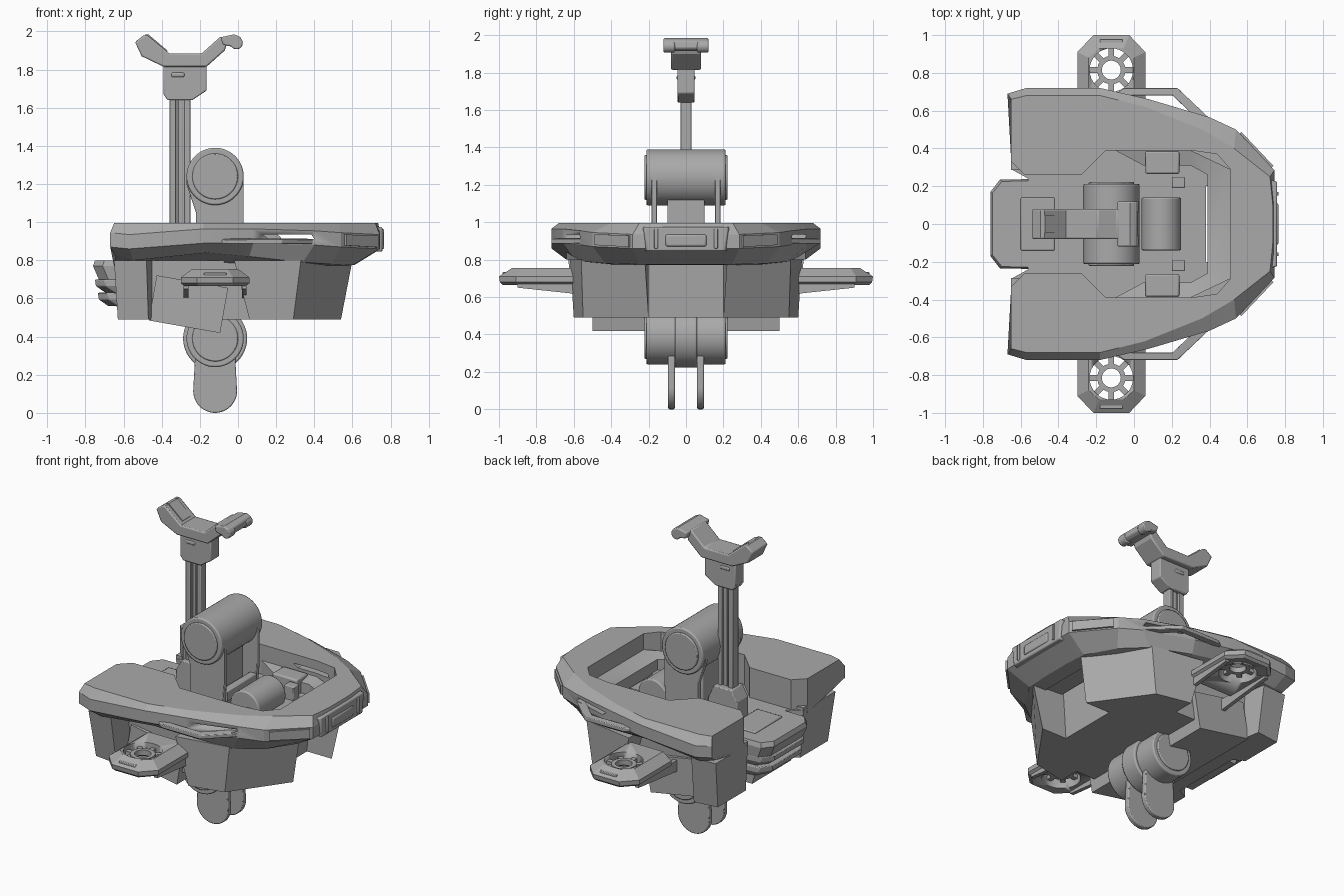
import bpy, bmesh, math
from mathutils import Vector, Matrix

if "Cube" in bpy.data.objects:
    bpy.data.objects.remove(bpy.data.objects["Cube"], do_unlink=True)

grey = bpy.data.materials.new("matte_grey")
grey.use_nodes = True
grey.diffuse_color = (0.4, 0.4, 0.4, 1)
grey.node_tree.nodes["Principled BSDF"].inputs["Base Color"].default_value = (0.4, 0.4, 0.4, 1)


def finish(name, bm, bevel=0.0):
    bmesh.ops.recalc_face_normals(bm, faces=bm.faces)
    me = bpy.data.meshes.new(name)
    bm.to_mesh(me)
    bm.free()
    me.materials.append(grey)
    ob = bpy.data.objects.new(name, me)
    bpy.context.collection.objects.link(ob)
    if bevel:
        m = ob.modifiers.new("bevel", 'BEVEL')
        m.width, m.segments, m.limit_method = bevel, 2, 'ANGLE'
        m.angle_limit = math.radians(40)
    bpy.ops.object.select_all(action='DESELECT')
    ob.select_set(True)
    bpy.context.view_layer.objects.active = ob
    bpy.ops.object.shade_smooth_by_angle(angle=math.radians(14))
    return ob


def loft(name, rings, bevel=0.0):
    """Skin matching closed rings and cap both ends."""
    bm = bmesh.new()
    vs = [[bm.verts.new(p) for p in r] for r in rings]
    n = len(vs[0])
    for a, b in zip(vs, vs[1:]):
        for i in range(n):
            j = (i + 1) % n
            bm.faces.new((a[i], a[j], b[j], b[i]))
    bm.faces.new(vs[0])
    bm.faces.new(vs[-1])
    return finish(name, bm, bevel)


def side_profile(name, pts, y0, y1, bevel=0.0):
    return loft(name, [[(x, y, z) for x, z in pts] for y in (y0, y1)], bevel)


def plan(name, pts, z0, z1, bevel=0.0):
    return loft(name, [[(x, y, z) for x, y in pts] for z in (z0, z1)], bevel)


def box(name, lo, hi, bevel=0.0, tilt=0.0):
    ob = plan(name, [(lo[0], lo[1]), (hi[0], lo[1]), (hi[0], hi[1]), (lo[0], hi[1])], lo[2], hi[2], bevel)
    if tilt:
        c = (Vector(lo) + Vector(hi)) / 2
        ob.data.transform(Matrix.Translation(c) @ Matrix.Rotation(tilt, 4, 'Y') @ Matrix.Translation(-c))
    return ob


def cut(ob, cutter):
    m = ob.modifiers.new("cut", 'BOOLEAN')
    m.operation, m.object, m.solver = 'DIFFERENCE', cutter, 'EXACT'
    bpy.context.view_layer.objects.active = ob
    bpy.ops.object.modifier_apply(modifier="cut")
    bpy.data.objects.remove(cutter, do_unlink=True)


def circle(cx, cz, r, n=48, a0=0.0, a1=2 * math.pi):
    return [(cx + r * math.cos(a0 + (a1 - a0) * i / n), cz + r * math.sin(a0 + (a1 - a0) * i / n)) for i in range(n)]


def drum(name, x, z, r, y0, y1, bevel=0.008):
    return side_profile(name, circle(x, z, r), y0, y1, bevel)


def mirrored(half):
    return half + [(x, -y) for x, y in reversed(half)]


# Lower hull with bow channel and side recesses, wider at the top
hull_low = [(.36, .2), (.54, .2), (.29, .55), (.06, .6), (.06, .46), (-.45, .47), (-.47, .59), (-.63, .57), (-.63, .28), (-.56, .24)]
hull_top = [(.38, .2), (.60, .22), (.33, .56), (-.02, .62), (-.02, .47), (-.45, .49), (-.48, .63), (-.65, .62), (-.65, .29), (-.56, .24)]
loft("lower_hull", [[(x, y, .49) for x, y in mirrored(hull_low)], [(x, y, .80) for x, y in mirrored(hull_top)]])

# Horseshoe deck rim: top edge xy, shoulder xyz, lower edge xyz, inner edge xy
stations = [
    (-.65, .66, -.67, .69, .87, -.64, .62, .82, -.65, .33),
    (-.57, .68, -.57, .72, .86, -.55, .64, .80, -.58, .26),
    (-.18, .68, -.18, .72, .89, -.16, .64, .84, -.28, .26),
    (.06, .62, .08, .66, .89, .06, .61, .82, -.15, .39),
    (.36, .50, .40, .565, .88, .34, .55, .79, .30, .39),
    (.53, .40, .54, .50, .87, .49, .43, .78, .44, .37),
    (.72, .25, .743, .285, .86, .60, .25, .775, .51, .29),
    (.735, .1, .748, .1, .86, .61, .1, .775, .51, .1)]


def section(s, k):
    a, b, c, d, e, f, g, h, i, j = s
    return [(a, b * k, .995), (c, d * k, e + .075), (c, d * k, e), (f, g * k, h), (i, j * k, .77), (i, j * k, .995)]


rim = loft("deck_rim", [section(s, 1) for s in stations] + [section(s, -1) for s in reversed(stations)])
# Open hand slots along both flanks
cut(rim, side_profile("slot_cutter", [(.13, .935), (.16, .912), (.40, .912), (.385, .935)], -.9, .9))

# Low inner ledge around the bow of the cockpit
ledge = [((-.1, .39), (.05, .31)), ((.3, .39), (.3, .31)), ((.51, .29), (.39, .26))]
ledge += [((a[0], -a[1]), (b[0], -b[1])) for a, b in reversed(ledge)]
loft("cockpit_ledge", [[(*a, .78), (*a, .89), (*b, .87), (*b, .78)] for a, b in ledge])

# Bow lamp surround and raised lamp bar
loft("bow_lamp_surround", [[(x, y * a, z) for y, z in ((-.21, .845), (.21, .845), (.225, .975), (-.225, .975))]
                           for x, a in ((.69, 1.08), (.758, 1))], .008)
box("bow_lamp_bar", (.74, -.11, .87), (.765, .11, .935), .01)
for y in (-1, 1):
    box("bow_lamp_frame", (.74, min(y * .15, y * .17), .86), (.765, max(y * .15, y * .17), .965), .004)

for s, tag in ((1, "left"), (-1, "right")):
    # Slanted bow lights set on the rim faces
    loft(tag + "_bow_light", [[(x + d, (y + d) * s, z) for x, y, z in ((.73, .30, .868), (.56, .48, .878), (.56, .48, .935), (.73, .30, .93))]
                              for d in (-.03, .008)])
    # Side grab rail standing off the rim
    rail = [((-.14, .66), (-.08, .64)), ((-.05, .72), (-.02, .68)), ((.23, .72), (.205, .68)), ((.42, .54), (.34, .55))]
    loft(tag + "_grab_rail", [[(a[0], a[1] * s, .885), (a[0], a[1] * s, .91), (b[0], b[1] * s, .915), (b[0], b[1] * s, .885)]
                              for a, b in rail], .004)
    # Stern corner fin beside the rear pod
    loft(tag + "_stern_cheek", [[(-.63, y * s, .5), (-.52, y * s, .5), (-.5, y * s, .82), (-.65, y * s, .82)] for y in (.285, .33)])

    # Thruster pad: chamfered outline stacked in tapering levels
    def pad_ring(i, z, yo):
        return [(x, y * s, z) for x, y in ((-.30 + i, .58), (-.30 + i, .91 - i * .5), (-.215 + i * .5, yo),
                                           (-.025 - i * .5, yo), (.06 - i, .91 - i * .5), (.06 - i, .58))]
    pad = loft(tag + "_thruster_pad", [pad_ring(.02, .665, .98), pad_ring(0, .68, .995), pad_ring(0, .71, 1.0),
                                       pad_ring(.06, .755, .93)])
    cut(pad, plan(tag + "_pad_cutter", circle(-.12, .815 * s, .115, 32), .5, .9))
    # Thruster hub ring and spokes
    bm = bmesh.new()
    quads = []
    for k in range(32):
        t = 2 * math.pi * k / 32
        quads.append([bm.verts.new((-.12 + r * math.cos(t), .815 * s + r * math.sin(t), z))
                      for r, z in ((.05, .70), (.075, .70), (.075, .735), (.05, .735))])
    for k in range(32):
        a, b = quads[k], quads[(k + 1) % 32]
        for i in range(4):
            bm.faces.new((a[i], a[(i + 1) % 4], b[(i + 1) % 4], b[i]))
    for k in range(8):
        mat = (Matrix.Translation((-.12, .815 * s, .715)) @ Matrix.Rotation(k * math.pi / 4, 4, 'Z')
               @ Matrix.Translation((.095, 0, 0)) @ Matrix.Diagonal((.05, .03, .025, 1)))
        bmesh.ops.create_cube(bm, size=1, matrix=mat)
    finish(tag + "_thruster_hub", bm)
    # Thruster support wedges and edge grip
    for x in (-.285, .02):
        loft(tag + "_thruster_strut", [[(a, .45 * s, .60), (a, .62 * s, .62), (a, .90 * s, .65), (a, .90 * s, .68), (a, .45 * s, .68)]
                                       for a in (x, x + .025)])
    box(tag + "_pad_grip", (-.18, s * .965 - .015, .70), (-.06, s * .965 + .015, .735), .004)

    # Swing arm cheek plate linking the two drums
    cheek = circle(-.12, 1.24, .15, 24, 0, math.pi) + [(-.27, 1.2), (-.22, 1.05), (-.22, .39), (-.02, .39), (.03, 1.0)]
    side_profile(tag + "_arm_cheek", cheek, s * .155, s * .185, .004)
    # Drum end caps
    for z in (1.24, .39):
        drum(tag + "_drum_cap", -.12, z, .12, s * .2, s * .222, .006)
    # Wheel leg
    leg = circle(-.12, .115, .115, 24, math.pi, 2 * math.pi) + [(-.005, .115), (-.02, .39), (-.22, .39)]
    side_profile(tag + "_wheel_leg", leg, s * .06, s * .095, .006)
    # Cockpit side lockers and hinge blocks
    box(tag + "_locker", (.06, s * .325 - .06, .78), (.24, s * .325 + .06, .9), .01)
    box(tag + "_hinge_block", (.2, s * .22 - .03, .78), (.27, s * .22 + .03, .89), .006)

# Swing arm drums and core
drum("upper_drum", -.12, 1.24, .15, -.212, .212)
drum("lower_drum", -.12, .39, .15, -.212, .212)
drum("lower_drum_collar", -.12, .39, .168, -.06, .06)
box("arm_core", (-.19, -.1, .39), (-.03, .1, 1.15), .008)
box("arm_crossbar", (-.02, -.155, .86), (.03, .155, .93), .006)
drum("cockpit_roller", .145, .85, .105, -.14, .14)

# Tilted battery box through the belly
box("tilted_cross_box", (-.45, -.5, .45), (-.07, .5, .69), tilt=math.radians(10))

# Central stern pod with stacked bumpers
pod = [(-.76, .17), (-.71, .235), (-.42, .24), (-.27, .19)]
loft("stern_pod", [[(x + .03, y * .97, .70) for x, y in mirrored(pod)], [(x, y, .77) for x, y in mirrored(pod)],
                   [(x + .01, y * .96, .80) for x, y in mirrored(pod)]])
for k, (x0, z) in enumerate(((-.745, .645), (-.73, .575))):
    prof = mirrored([(x0, .15), (x0 + .05, .22), (-.55, .23)])
    loft("stern_bumper_%d" % (k + 1), [[(x + .05, y * .93, z - .015) for x, y in prof], [(x, y, z + .02) for x, y in prof],
                                       [(x - .005, y, z + .055) for x, y in prof]], .005)
loft("stern_core", [[(x, y, z) for x, y in ((a, -.2), (-.5, -.2), (-.5, .2), (a, .2))] for a, z in ((-.62, .5), (-.69, .75))])
box("pod_hatch", (-.6, -.14, .79), (-.42, .14, .81), .006)

# Mast base, mast rails and web
side_profile("mast_base", [(-.41, .78), (-.20, .78), (-.20, .9), (-.24, .99), (-.37, .99), (-.41, .92)], -.06, .06, .006)
for x0, x1, y in ((-.36, -.325, .03), (-.315, -.29, .022), (-.28, -.25, .03)):
    box("mast_rail", (x0, -y, .9), (x1, y, 1.66), .004)
box("mast_web", (-.35, -.014, .9), (-.26, .014, 1.66))

# Mast head and forked cradle
side_profile("mast_head", [(-.39, 1.67), (-.37, 1.64), (-.24, 1.64), (-.165, 1.69), (-.165, 1.82), (-.39, 1.82)], -.045, .045, .006)
box("head_button", (-.35, -.05, 1.76), (-.28, .05, 1.785), .008)
side_profile("cradle", [(-.54, 1.945), (-.505, 1.87), (-.39, 1.815), (-.165, 1.815), (-.07, 1.90), (-.05, 1.955), (-.09, 1.975),
                        (-.19, 1.885), (-.36, 1.885), (-.475, 1.98), (-.495, 1.98)], -.08, .08, .008)
side_profile("cradle_pad", [(-.49, 1.985), (-.47, 1.985), (-.37, 1.9), (-.38, 1.885)], -.045, .045)
side_profile("cradle_tip_bar", [(-.09, 1.97), (-.02, 1.985), (.015, 1.97), (.02, 1.93), (-.005, 1.915), (-.08, 1.93)], -.12, .12, .008)
for y in (-.09, .09):
    drum("tip_knob", -.008, 1.94, .033, y - .03, y + .03, .006)
